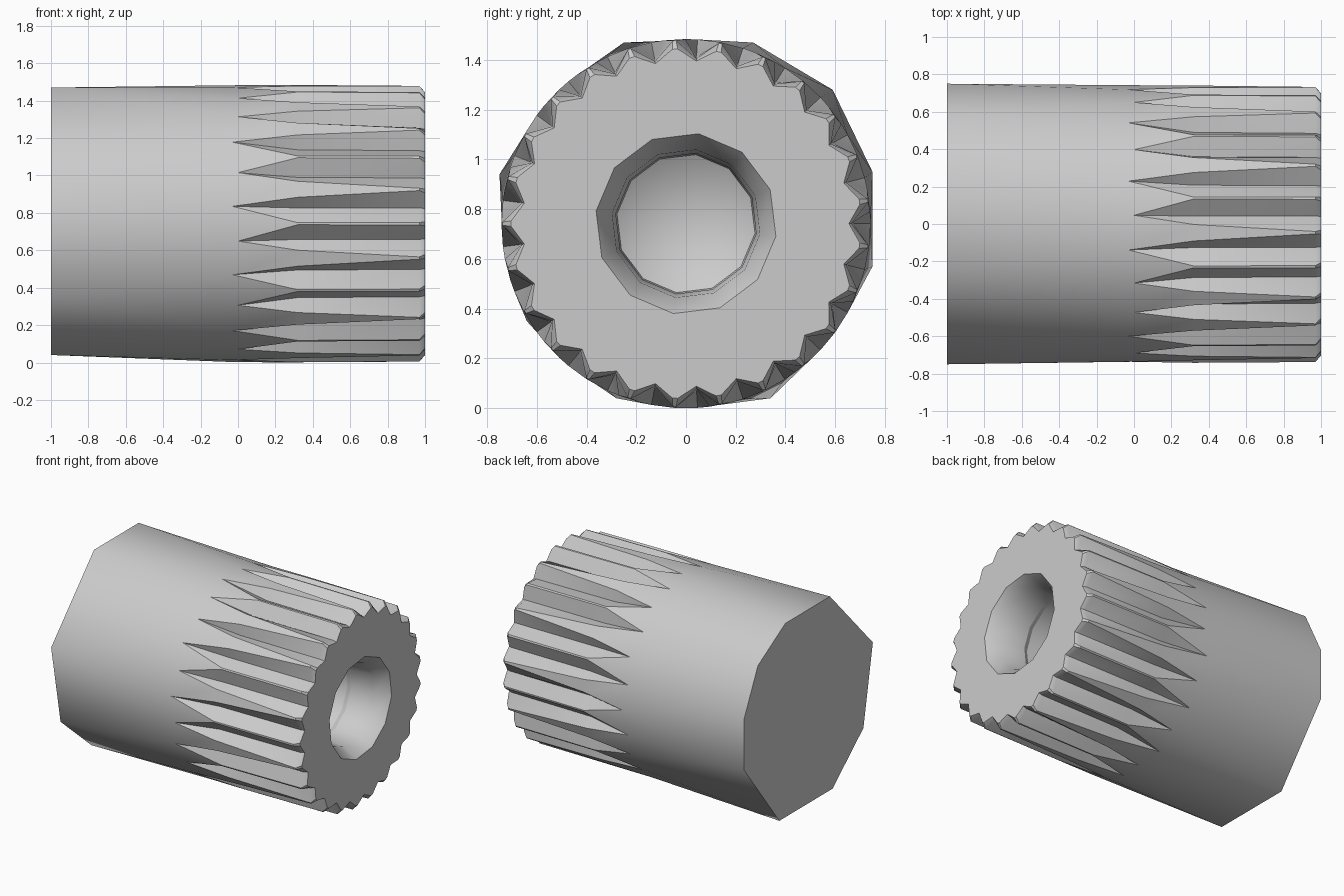
import bpy, bmesh
from math import sin, cos, radians
from mathutils import Vector

if "Cube" in bpy.data.objects:
    bpy.data.objects.remove(bpy.data.objects["Cube"], do_unlink=True)

TEETH = 25
STEP = 360 / TEETH
AXIS_Z = 0.742
R = 0.742

grey = bpy.data.materials.new("plain grey")
grey.use_nodes = True
grey.diffuse_color = (0.6, 0.6, 0.6, 1)
grey.node_tree.nodes["Principled BSDF"].inputs["Base Color"].default_value = (0.6, 0.6, 0.6, 1)

bm = bmesh.new()


def point(x, r, angle):
    a = radians(angle)
    return bm.verts.new((x, -r * cos(a), AXIS_Z + r * sin(a)))


def is_long(j):
    return j in (1, 3) or (j >= 4 and j % 2 == 0)


# Plain end: an uneven nine-sided outline (y, z)
outline = [(-.75, .94), (-.25, 1.47), (.27, 1.47), (.59, 1.28), (.75, .95),
           (.75, .57), (.34, .04), (-.28, .04), (-.64, .35)]
back = [bm.verts.new((-1, y, z)) for y, z in outline]

# Groove tips, staggered, where the body meets the teeth
tips = []
for k in range(TEETH):
    early = (k % 2 == 0) if k <= 3 else (k % 2 == 1)
    tips.append(point(-.03 if early else 0, R, STEP * (k + .5)))

# Body skin: hull of both outlines, open at the toothed end
bmesh.ops.convex_hull(bm, input=back + tips)
tip_set = set(tips)
inner = [f for f in bm.faces if all(v in tip_set for v in f.verts)]
bmesh.ops.delete(bm, geom=inner, context='FACES_ONLY')
loose = [e for e in bm.edges if not e.link_faces]
bmesh.ops.delete(bm, geom=loose, context='EDGES')


# Tooth rings: each tooth gives a crest start, a crest end and a valley
def tooth_ring(x, crest_r, valley_r, long_w, short_w):
    ring = []
    for j in range(TEETH):
        w = long_w if is_long(j) else short_w
        ring.append(point(x, crest_r, STEP * j - w))
        ring.append(point(x, crest_r, STEP * j + w))
        ring.append(point(x, valley_r, STEP * (j + .5)))
    return ring


root = tooth_ring(.32, R, .672, 3.4, .4)
shoulder = tooth_ring(.97, .738, .665, .5, .5)
end = tooth_ring(1, .703, .655, .9, .9)

# Tapered starts of the grooves
n = len(root)
for j in range(TEETH):
    a, b, v = root[3 * j:3 * j + 3]
    nxt = root[(3 * j + 3) % n]
    bm.faces.new((tips[j - 1], a, b, tips[j]))
    bm.faces.new((tips[j], b, v))
    bm.faces.new((tips[j], v, nxt))


def join(first, second):
    m = len(first)
    for i in range(m):
        k = (i + 1) % m
        bm.faces.new((first[i], second[i], second[k], first[k]))


join(root, shoulder)
join(shoulder, end)

# Countersunk, ridged bore with a conical bottom
SIDES = 12
profile = [(1, .365), (.9, .30), (.72, .285), (.68, .305), (.5, .285),
           (.46, .305), (.28, .285), (.24, .305), (.05, .28)]
rings = [[point(x, r, 360 / SIDES * i + 8) for i in range(SIDES)] for x, r in profile]
for first, second in zip(rings, rings[1:]):
    join(first, second)
apex = bm.verts.new((-.12, 0, AXIS_Z))
for i in range(SIDES):
    bm.faces.new((rings[-1][i], apex, rings[-1][(i + 1) % SIDES]))

# Flat end face between the teeth and the bore mouth
rim = [e for e in bm.edges if e.is_boundary and all(v.co.x > .999 for v in e.verts)]
bmesh.ops.triangle_fill(bm, edges=rim, use_beauty=True, normal=Vector((1, 0, 0)))
bmesh.ops.recalc_face_normals(bm, faces=bm.faces)

mesh = bpy.data.meshes.new("splined_sleeve")
bm.to_mesh(mesh)
bm.free()
mesh.materials.append(grey)
sleeve = bpy.data.objects.new("splined_sleeve", mesh)
bpy.context.collection.objects.link(sleeve)
bpy.context.view_layer.objects.active = sleeve
bpy.ops.object.select_all(action='DESELECT')
sleeve.select_set(True)
bpy.ops.object.shade_smooth_by_angle(angle=radians(30))
